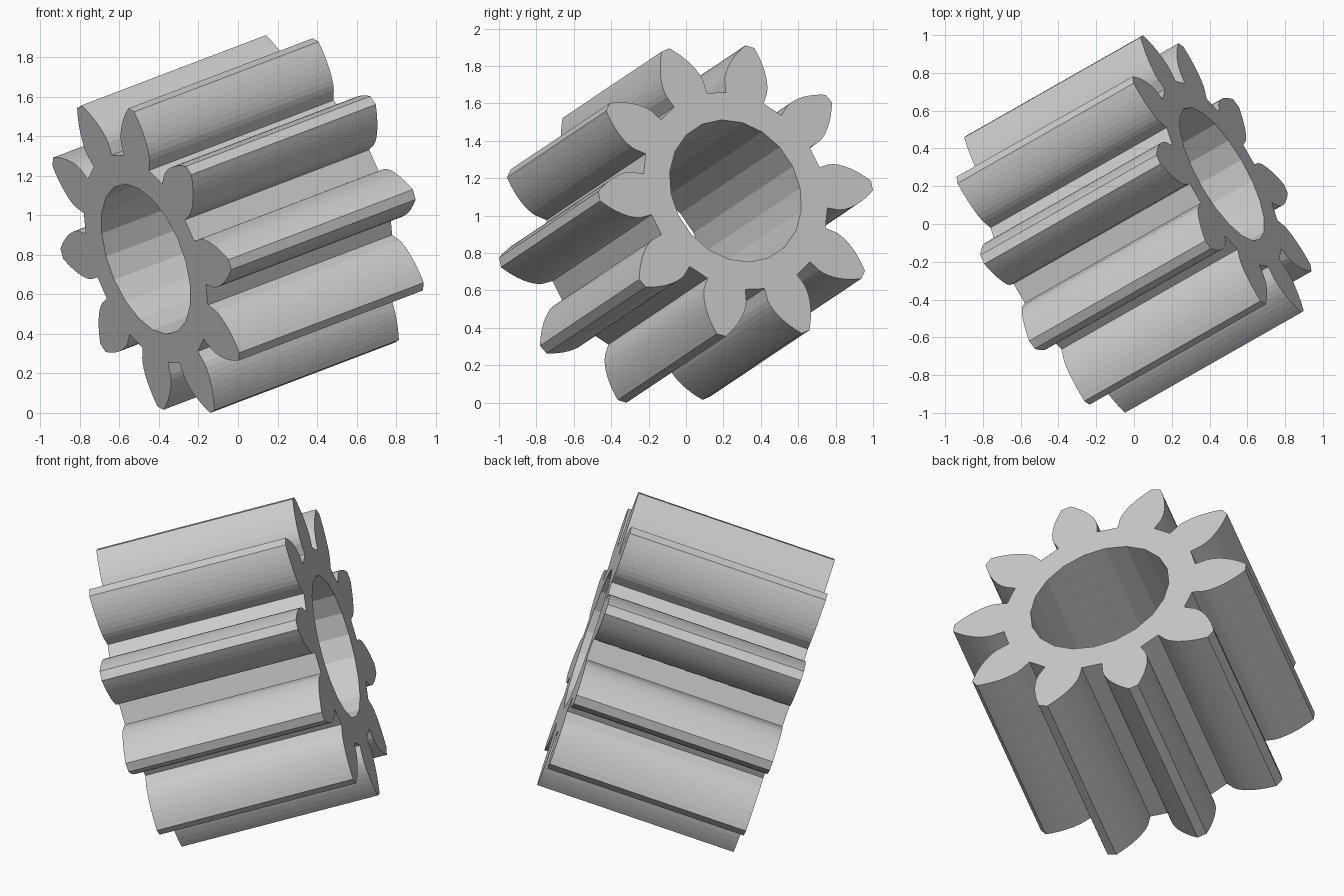
import bpy, bmesh
from math import cos, sin, tan, acos, radians, pi
from mathutils import Matrix, Vector

if "Cube" in bpy.data.objects:
    bpy.data.objects.remove(bpy.data.objects["Cube"])

TEETH = 10
R_TIP, R_BASE, R_ROOT, R_BORE = 0.845, 0.622, 0.56, 0.40
LENGTH = 1.13
BASE_HALF = radians(11.9)      # half tooth angle at the base circle
PHASE = radians(-16)
BORE_SIDES = 20
FLANK_STEPS = 8


def polar(r, a):
    return Vector((r * cos(a), r * sin(a), 0))


def half_angle(r):
    """Half tooth angle at radius r on an involute flank."""
    p = acos(min(1, R_BASE / r))
    return BASE_HALF - (tan(p) - p)


# tooth outline: radial foot, involute flank, narrow flat tip
r_foot = R_ROOT * cos(radians(9)) / cos(radians(18) - BASE_HALF)
flank = [(r_foot, BASE_HALF)]
for i in range(FLANK_STEPS + 1):
    r = R_BASE + (R_TIP - R_BASE) * i / FLANK_STEPS
    flank.append((r, half_angle(r)))

outline = []
for t in range(TEETH):
    c = PHASE + 2 * pi * t / TEETH
    outline += [polar(r, c - h) for r, h in flank]
    outline += [polar(r, c + h) for r, h in reversed(flank)]
bore = [polar(R_BORE, PHASE + 2 * pi * i / BORE_SIDES) for i in range(BORE_SIDES)]

# fill the ring-shaped profile and extrude it along the gear axis
bm = bmesh.new()
edges = []
for loop in (outline, bore):
    vs = [bm.verts.new(p - Vector((0, 0, LENGTH / 2))) for p in loop]
    edges += [bm.edges.new((vs[i - 1], vs[i])) for i in range(len(vs))]
bmesh.ops.triangle_fill(bm, edges=edges, use_beauty=True, normal=(0, 0, 1))
ext = bmesh.ops.extrude_face_region(bm, geom=bm.faces[:], use_keep_orig=True)
top = [g for g in ext["geom"] if isinstance(g, bmesh.types.BMVert)]
bmesh.ops.translate(bm, verts=top, vec=(0, 0, LENGTH))
bmesh.ops.recalc_face_normals(bm, faces=bm.faces[:])

mesh = bpy.data.meshes.new("pinion_gear")
bm.to_mesh(mesh)
bm.free()
gear = bpy.data.objects.new("pinion_gear", mesh)
bpy.context.collection.objects.link(gear)

# tilt the gear axis and rest the lowest tooth on the ground
axis = Vector((0.825, 0.469, 0.314)).normalized()
up = (Vector((0, 0, 1)) - axis * axis.z).normalized()
side = axis.cross(up)
rot = Matrix((up, side, axis)).transposed()
mesh.transform(rot.to_4x4())
low = min(v.co.z for v in mesh.vertices)
gear.location = (0, 0, -low)
